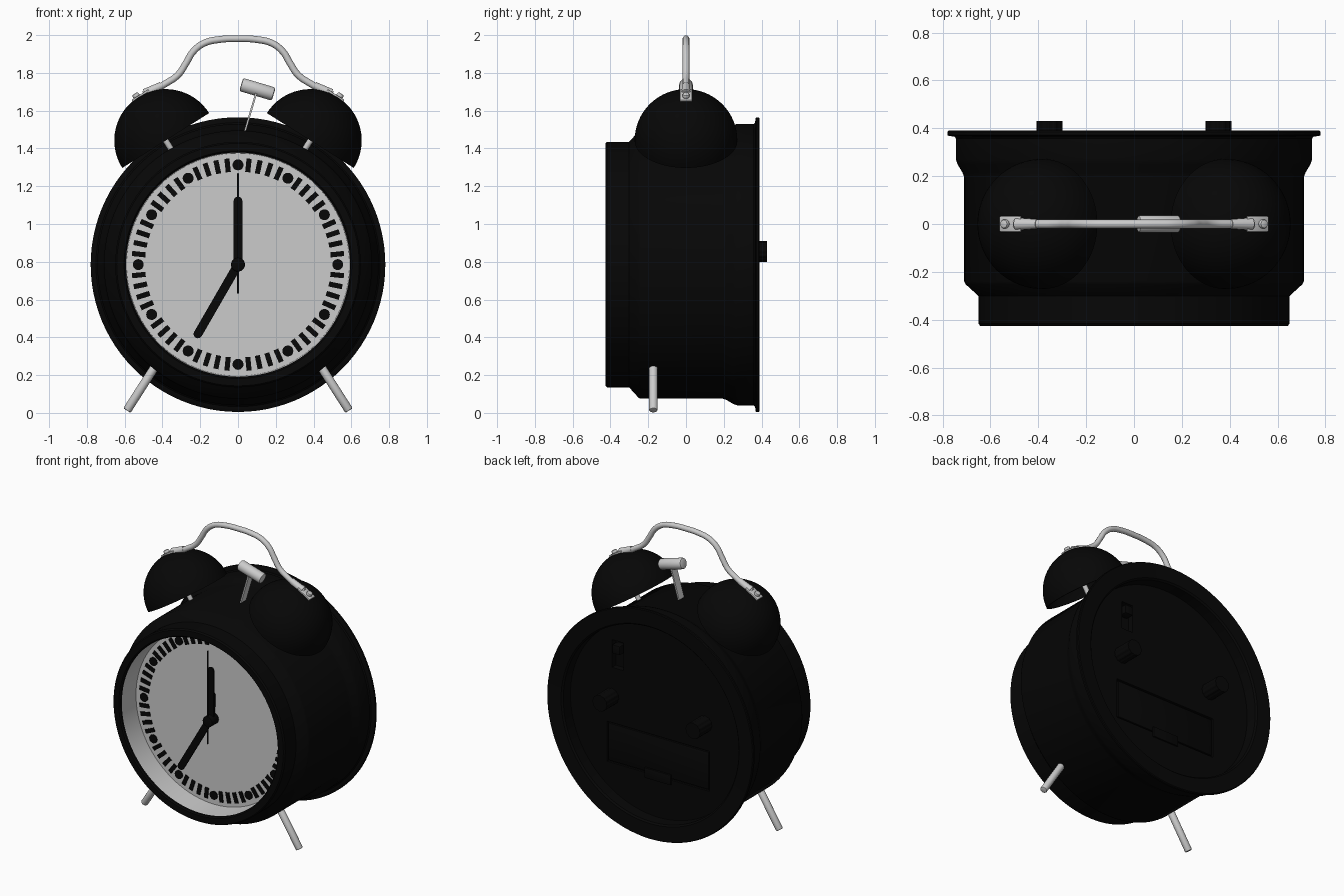
import bpy, bmesh, math
from mathutils import Vector, Matrix

if "Cube" in bpy.data.objects:
    bpy.data.objects.remove(bpy.data.objects["Cube"])

CZ = 0.785                      # height of the clock axis
BACK = (0, 1, 0)

black = bpy.data.materials.new("black_paint")
black.diffuse_color = (0.002, 0.002, 0.002, 1)
black.use_nodes = True
black.node_tree.nodes["Principled BSDF"].inputs["Base Color"].default_value = black.diffuse_color


def finish(name, bm, mat=None, angle=35):
    bmesh.ops.remove_doubles(bm, verts=bm.verts, dist=1e-5)
    bmesh.ops.recalc_face_normals(bm, faces=bm.faces)
    me = bpy.data.meshes.new(name)
    bm.to_mesh(me)
    bm.free()
    ob = bpy.data.objects.new(name, me)
    bpy.context.collection.objects.link(ob)
    if mat:
        me.materials.append(mat)
    bpy.ops.object.select_all(action='DESELECT')
    ob.select_set(True)
    bpy.context.view_layer.objects.active = ob
    bpy.ops.object.shade_smooth_by_angle(angle=math.radians(angle))
    return ob


def lathe(name, profile, origin, axis, mat=None, n=48):
    """Revolve (radius, height) points around an axis through origin."""
    bm = bmesh.new()
    vs = [bm.verts.new((r, 0, h)) for r, h in profile]
    es = [bm.edges.new(p) for p in zip(vs, vs[1:])]
    bmesh.ops.spin(bm, geom=vs + es, cent=(0, 0, 0), axis=(0, 0, 1),
                   angle=2 * math.pi, steps=n, use_merge=True)
    rot = Vector(axis).to_track_quat('Z', 'Y').to_matrix().to_4x4()
    bm.transform(Matrix.Translation(origin) @ rot)
    return finish(name, bm, mat)


def rod(name, p, q, r, bev=0.006, mat=None, n=24):
    p, q = Vector(p), Vector(q)
    L = (q - p).length
    prof = [(0, 0), (r - bev, 0), (r - bev * .3, bev * .3), (r, bev), (r, L - bev),
            (r - bev * .3, L - bev * .3), (r - bev, L), (0, L)]
    return lathe(name, prof, p, q - p, mat, n)


def add_box(bm, c, s, rot=0, bev=0):
    """Box turned by rot around the y axis."""
    m = Matrix.Translation(c) @ Matrix.Rotation(rot, 4, 'Y') @ Matrix.Diagonal((*s, 1))
    vs = bmesh.ops.create_cube(bm, size=1, matrix=m)['verts']
    if bev:
        bmesh.ops.bevel(bm, geom=list({e for v in vs for e in v.link_edges}),
                        offset=bev, segments=2, affect='EDGES', profile=0.5)


def box(name, c, s, rot=0, bev=0, mat=None):
    bm = bmesh.new()
    add_box(bm, c, s, rot, bev)
    return finish(name, bm, mat)


def extrude_outline(bm, verts, vec):
    ex = bmesh.ops.extrude_face_region(bm, geom=[bm.faces.new(verts)])['geom']
    bmesh.ops.translate(bm, vec=vec, verts=[v for v in ex if isinstance(v, bmesh.types.BMVert)])


def hand(name, clock_deg, tail, length, w, y, t):
    """Flat round-ended clock hand pointing at clock_deg (clockwise from 12)."""
    bm = bmesh.new()
    pts = []
    for end, a0 in ((length - w / 2, 0), (-tail + w / 2, math.pi)):
        for i in range(9):
            a = a0 + math.pi * i / 8
            pts.append(bm.verts.new((w / 2 * math.cos(a), 0, end + w / 2 * math.sin(a))))
    extrude_outline(bm, pts, (0, -t, 0))
    bm.transform(Matrix.Translation((0, y, CZ)) @ Matrix.Rotation(math.radians(clock_deg), 4, 'Y'))
    return finish(name, bm, black)


# Body shell, from the recessed back rim forward to the front lip
lathe("body", [(.664, .26), (.664, .378), (.674, .388), (.775, .39), (.78, .385), (.78, .372),
               (.775, .368), (.752, .366), (.745, .358), (.745, .27), (.738, .25), (.717, .215),
               (.71, .195), (.71, -.24), (.704, -.252), (.66, -.292), (.65, -.302),
               (.65, -.417), (.642, -.427), (.603, -.427), (.595, -.419), (.594, -.407)],
      (0, 0, CZ), BACK, black, 96)

# Dial with its recessed side wall
lathe("dial_face", [(.594, -.407), (.59, -.26), (0, -.26)], (0, 0, CZ), BACK, None, 96)

# Minute marks and hour dots
bm = bmesh.new()
for i in range(60):
    a = math.radians(i * 6)
    p = (.528 * math.sin(a), -.262, CZ + .528 * math.cos(a))
    if i % 5:
        add_box(bm, p, (.027, .008, .072), a)
    else:
        bmesh.ops.create_cone(bm, cap_ends=True, segments=20, radius1=.029, radius2=.029, depth=.008,
                              matrix=Matrix.Translation(p) @ Matrix.Rotation(math.pi / 2, 4, 'X'))
finish("dial_marks", bm, black)

# Hands and hub
hand("alarm_hand", 2, 0, .185, .036, -.276, .006)
hand("hour_hand", 0, .02, .36, .046, -.288, .012)
hand("minute_hand", 210, .02, .447, .046, -.305, .012)
hand("second_hand", 0, .155, .485, .008, -.322, .005)
rod("hand_hub", (0, -.255, CZ), (0, -.333, CZ), .037, mat=black)

# Recessed back plate with switch slot and battery door recess
PY = .3
plate = lathe("back_plate", [(0, PY - .06), (.664, PY - .06), (.664, PY), (0, PY)],
              (0, 0, CZ), BACK, black, 96)
for nm, c, s in (("slot_cutter", (.307, PY, 1.148), (.085, .08, .19)),
                 ("door_cutter", (0, PY, .538), (.775, .03, .275))):
    cut = box(nm, c, s)
    cut.hide_render = True
    cut.hide_viewport = True
    mod = plate.modifiers.new(nm, 'BOOLEAN')
    mod.operation = 'DIFFERENCE'
    mod.solver = 'EXACT'
    mod.object = cut
plate.data.polygons.foreach_set("use_smooth", [False] * len(plate.data.polygons))
box("battery_door", (0, PY - .012, .538), (.755, .02, .255), bev=.003, mat=black)
box("battery_door_tab", (0, PY + .002, .403), (.2, .016, .07), bev=.004, mat=black)
box("alarm_switch", (.307, PY - .01, 1.19), (.06, .06, .06), bev=.006, mat=black)

# Ribbed setting knobs on the back
n = 48
for s, side in ((1, "left"), (-1, "right")):
    bm = bmesh.new()
    ring = []
    for i in range(n):
        a, r = 2 * math.pi * i / n, .055 if i % 4 < 2 else .052
        ring.append(bm.verts.new((r * math.cos(a), PY - .01, r * math.sin(a))))
    extrude_outline(bm, ring, (0, .43 - PY + .01, 0))
    bm.transform(Matrix.Translation((s * .353, 0, .855)))
    finish("setting_knob_" + side, bm, black, 25)

# Bells, posts, brackets and feet on both sides
R, T = .272, .014
arc = [math.radians(90 * i / 16) for i in range(17)]
bell = ([(R * math.sin(a), R * math.cos(a)) for a in arc] +
        [((R - T) * math.sin(a), (R - T) * math.cos(a)) for a in reversed(arc)])
for s, side in ((-1, "left"), (1, "right")):
    axis = Vector((s * .534, 0, .846))
    c = Vector((s * .383, 0, 1.442))
    tilt = s * math.atan2(.534, .846)
    lathe("bell_" + side, bell, c, axis, black, 64)
    rod("bell_post_" + side, c - axis * .12, c + axis * .26, .016)
    along = Vector((-s * .846, 0, .534))
    top = c + axis * R
    box("handle_bracket_" + side, top + along * .015, (.105, .066, .012), tilt, .004)
    # taper from the flat bracket into the round handle
    p, q = Vector((s * .492, 0, 1.69)), Vector((s * .405, 0, 1.733))
    lathe("bracket_sleeve_" + side, [(0, 0), (.026, 0), (.023, .05), (.02, (q - p).length),
                                     (0, (q - p).length)], p, q - p, None, 24)
    rod("bell_screw_" + side, top - along * .006, top - along * .006 + axis * .025, .019, .008)
    rod("foot_" + side, (s * .396, -.173, .313), (s * .588, -.173, .0125), .023, .006)

# Carrying handle
half = [(.5, 1.686), (.455, 1.705), (.386, 1.742), (.317, 1.79), (.275, 1.852), (.238, 1.912),
        (.18, 1.957), (.095, 1.977)]
path = [(-x, z) for x, z in half] + [(0, 1.981)] + half[::-1]
cu = bpy.data.curves.new("handle", 'CURVE')
cu.dimensions = '3D'
cu.bevel_depth, cu.bevel_resolution, cu.resolution_u, cu.use_fill_caps = .018, 4, 6, True
sp = cu.splines.new('BEZIER')
sp.bezier_points.add(len(path) - 1)
for bp, (x, z) in zip(sp.bezier_points, path):
    bp.co = (x, 0, z)
    bp.handle_left_type = bp.handle_right_type = 'AUTO'
sp.use_smooth = True
bpy.context.collection.objects.link(bpy.data.objects.new("handle", cu))

# Hammer: flat stem and round head
tilt = math.radians(16.5)
box("hammer_stem", (.06, 0, 1.57), (.01, .055, .26), tilt)
hd = Vector((math.cos(tilt), 0, -math.sin(tilt))) * .09
hc = Vector((.103, 0, 1.713))
rod("hammer_head", hc - hd, hc + hd, .036, .01, n=32)
